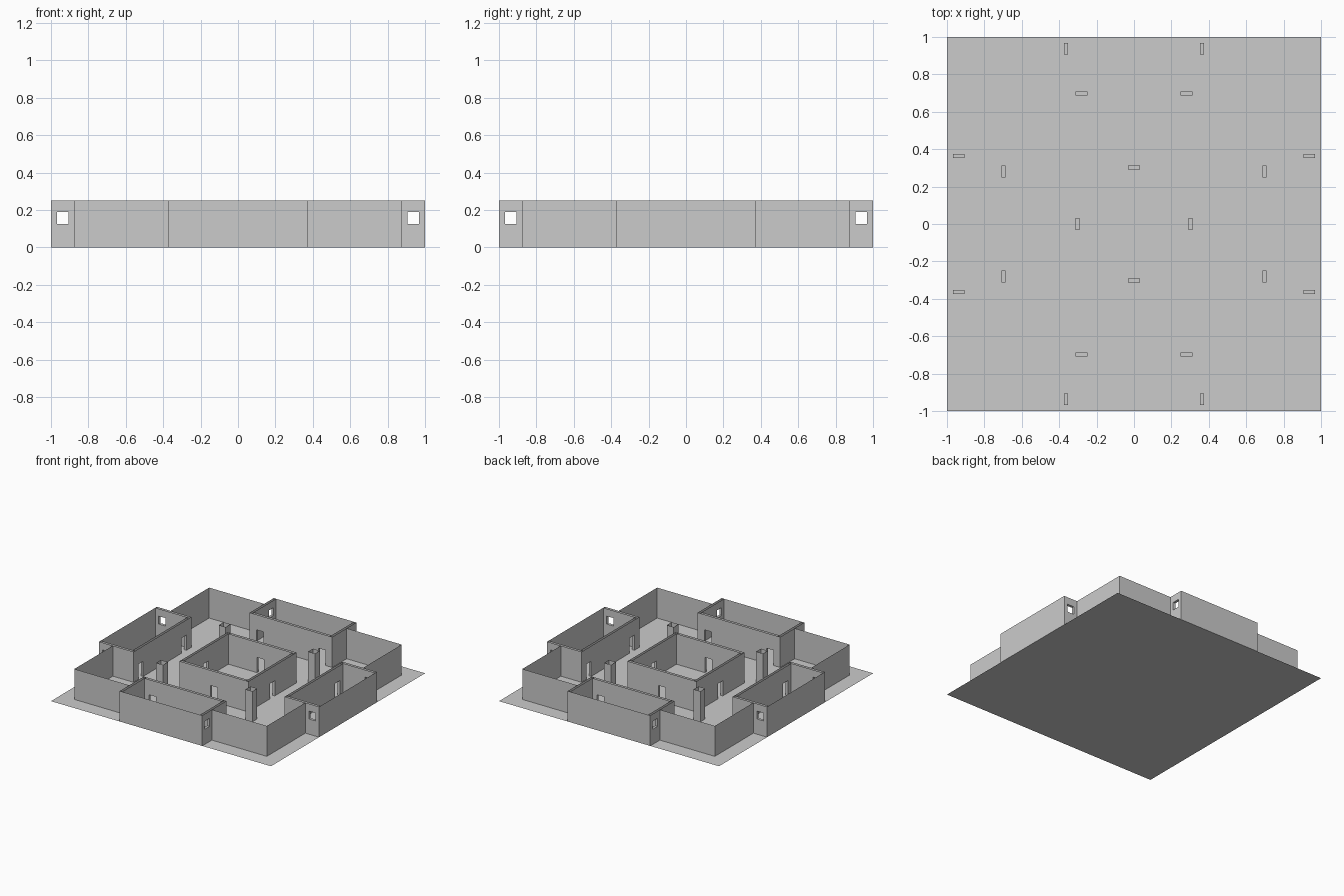
import bpy, bmesh
from math import pi
from mathutils import Matrix

if "Cube" in bpy.data.objects:
    bpy.data.objects.remove(bpy.data.objects["Cube"])

H = 0.25             # wall height
T = 0.021            # inner wall thickness
OUT, EXT, HALF = 0.875, 1.0, 0.375    # corner line, bay line, bay half width
BAY, CORE = 0.6875, 0.3125            # bay inner wall, central room half size
D = 0.0625           # opening width


def finish(name, bm, turns=0):
    bm.transform(Matrix.Rotation(turns * pi / 2, 4, 'Z'))
    me = bpy.data.meshes.new(name)
    bm.to_mesh(me)
    bm.free()
    ob = bpy.data.objects.new(name, me)
    bpy.context.collection.objects.link(ob)
    return ob


def wall(name, u0, u1, v0, v1, holes=(), turns=0):
    """Open-topped wall along x with rectangular openings (u0, u1, z0, z1)."""
    us = sorted({u0, u1} | {h[i] for h in holes for i in (0, 1)})
    zs = sorted({0.0, H} | {h[i] for h in holes for i in (2, 3)})
    nu, nz = len(us) - 1, len(zs) - 1

    def solid(i, j):
        if not 0 <= i < nu:
            return False
        if not 0 <= j < nz:
            return True          # top and bottom stay open
        u, z = (us[i] + us[i + 1]) / 2, (zs[j] + zs[j + 1]) / 2
        return not any(a < u < b and c < z < d for a, b, c, d in holes)

    bm = bmesh.new()

    def quad(*pts):
        bm.faces.new([bm.verts.new(p) for p in pts])

    for i in range(nu):
        for j in range(nz):
            if not solid(i, j):
                continue
            a, b, c, d = us[i], us[i + 1], zs[j], zs[j + 1]
            quad((a, v0, c), (b, v0, c), (b, v0, d), (a, v0, d))
            quad((b, v1, c), (a, v1, c), (a, v1, d), (b, v1, d))
            if not solid(i - 1, j):
                quad((a, v1, c), (a, v0, c), (a, v0, d), (a, v1, d))
            if not solid(i + 1, j):
                quad((b, v0, c), (b, v1, c), (b, v1, d), (b, v0, d))
            if not solid(i, j - 1):
                quad((a, v1, c), (b, v1, c), (b, v0, c), (a, v0, c))
            if not solid(i, j + 1):
                quad((a, v0, d), (b, v0, d), (b, v1, d), (a, v1, d))
    bmesh.ops.remove_doubles(bm, verts=bm.verts, dist=1e-5)
    bmesh.ops.dissolve_limit(bm, angle_limit=0.01, verts=bm.verts, edges=bm.edges)
    return finish(name, bm, turns)


def door(c):
    return (c - D / 2, c + D / 2, 0.0, 0.125)


# Ground slab
bm = bmesh.new()
bmesh.ops.create_grid(bm, x_segments=1, y_segments=1, size=1.0)
finish("floor", bm)

for k in range(4):
    # Thin outer shell: two corner stretches and the projecting bay front
    bm = bmesh.new()
    for a, b, y in ((-OUT, -HALF, -OUT), (-HALF, HALF, -EXT), (HALF, OUT, -OUT)):
        bm.faces.new([bm.verts.new(p) for p in
                      ((a, y, 0), (b, y, 0), (b, y, H), (a, y, H))])
    finish(f"outer_wall_{k}", bm, k)

    # Bay inner wall with a door near each end
    wall(f"bay_inner_wall_{k}", -HALF + T, HALF - T, -BAY - T, -BAY,
         [door(-0.281), door(0.281)], k)

    # Bay end walls with a small square window outside the corner line
    window = (-0.9375 - D / 2, -0.9375 + D / 2, 0.125, 0.19)
    wall(f"bay_end_wall_right_{k}", -EXT, -BAY, -HALF, -HALF + T, [window], k + 1)
    wall(f"bay_end_wall_left_{k}", -EXT, -BAY, HALF - T, HALF, [window], k + 1)

    # Central room wall with a middle door
    wall(f"central_room_wall_{k}", -CORE, CORE - T, -CORE, -CORE + T, [door(0)], k)

    # Free-standing square pillar
    wall(f"pillar_{k}", HALF, HALF + D, -HALF - D, -HALF, (), k)
